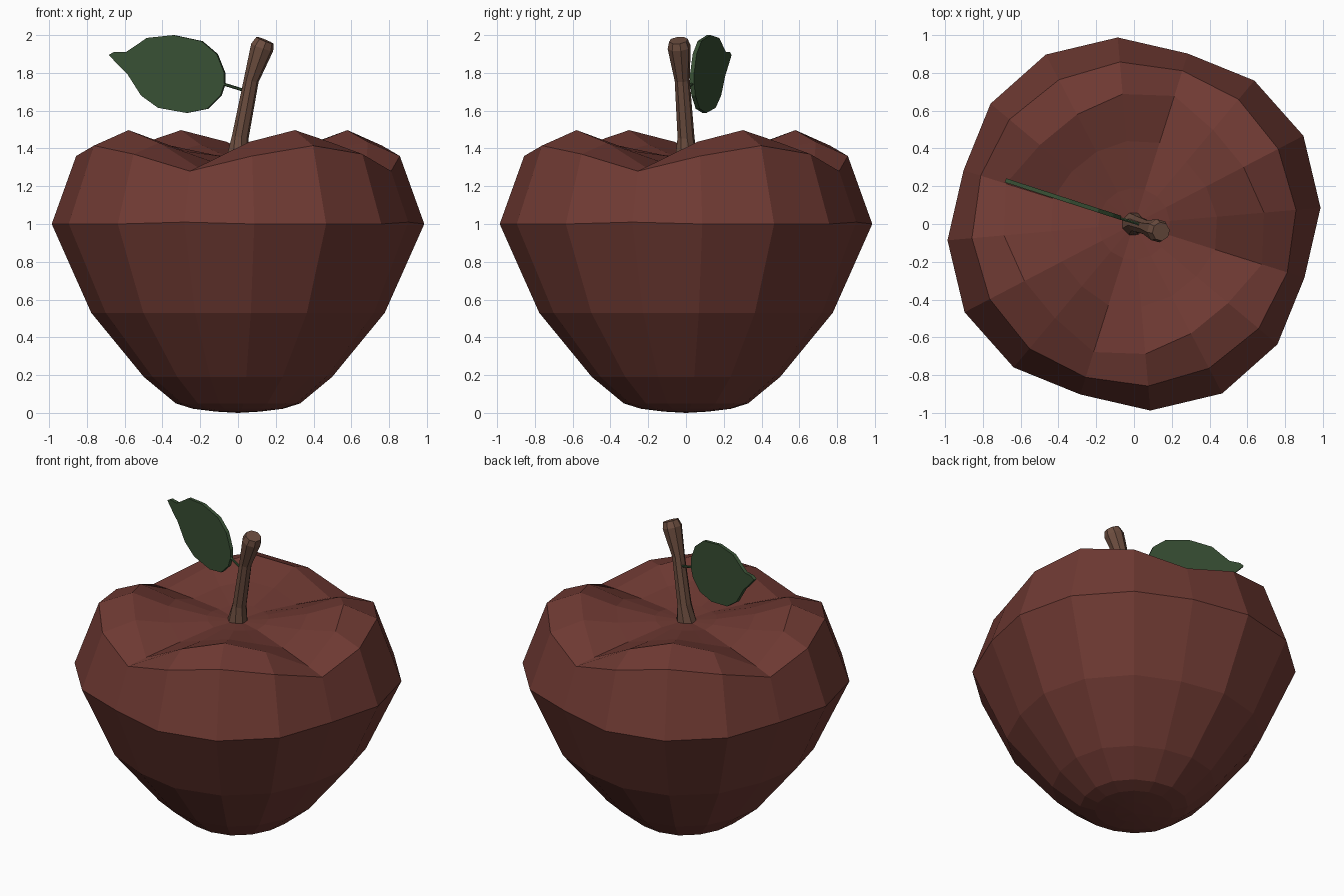
import bpy, bmesh, math
from mathutils import Vector

if "Cube" in bpy.data.objects:
    bpy.data.objects.remove(bpy.data.objects["Cube"])


def make_object(name, bm, color):
    bmesh.ops.recalc_face_normals(bm, faces=bm.faces)
    mesh = bpy.data.meshes.new(name)
    bm.to_mesh(mesh)
    bm.free()
    mat = bpy.data.materials.new(name + "_colour")
    mat.diffuse_color = (*color, 1)
    mat.use_nodes = True
    mat.node_tree.nodes["Principled BSDF"].inputs["Base Color"].default_value = mat.diffuse_color
    mesh.materials.append(mat)
    obj = bpy.data.objects.new(name, mesh)
    bpy.context.collection.objects.link(obj)
    return obj


def loft(bm, rings, start=None, end=None):
    """Bridge rings of points; close each end with a tip point or a flat face."""
    loops = [[bm.verts.new(p) for p in ring] for ring in rings]
    n = len(loops[0])
    for a, b in zip(loops, loops[1:]):
        for i in range(n):
            j = (i + 1) % n
            bm.faces.new((a[i], a[j], b[j], b[i]))
    for loop, tip in ((loops[0], start), (loops[-1], end)):
        if tip is None:
            bm.faces.new(loop)
        else:
            v = bm.verts.new(tip)
            for i in range(n):
                bm.faces.new((loop[i], loop[(i + 1) % n], v))


# Apple body: 16 sides, a pattern of four (radius, height) repeated four times
profile = [
    ([.12] * 4, [.007] * 4),
    ([.24] * 4, [.022] * 4),
    ([.33, .335, .33, .325], [.05] * 4),
    ([.50, .51, .50, .49], [.19] * 4),
    ([.78, .79, .78, .755], [.53] * 4),
    ([.99, 1.01, .99, .945], [1.0, 1.0, 1.0, 1.01]),
    ([.86, .86, .86, .85], [1.36, 1.415, 1.37, 1.28]),
    ([.69, .653, .65, .71], [1.435, 1.497, 1.43, 1.30]),
    ([.44, .43, .43, .45], [1.39, 1.42, 1.385, 1.33]),
    ([.19] * 4, [1.365, 1.37, 1.365, 1.355]),
]
rings = []
for radii, heights in profile:
    ring = []
    for i in range(16):
        a = math.radians(5 + 22.5 * i)
        r = radii[i % 4]
        ring.append((r * math.cos(a), r * math.sin(a), heights[i % 4]))
    rings.append(ring)
bm = bmesh.new()
loft(bm, rings, (0, 0, 0), (0, 0, 1.35))
make_object("apple_body", bm, (.16, .042, .033))


# Sweep an n-sided tube along (x, y, z, radius) stations
def tube(bm, path, sides):
    pts = [Vector(p[:3]) for p in path]
    rings = []
    for k, p in enumerate(path):
        d = (pts[min(k + 1, len(pts) - 1)] - pts[max(k - 1, 0)]).normalized()
        q = d.to_track_quat('Z', 'Y')
        rings.append([pts[k] + q @ Vector((p[3] * math.cos(t), p[3] * math.sin(t), 0))
                      for t in (2 * math.pi * (i + .5) / sides for i in range(sides))])
    loft(bm, rings)


# Stem
bm = bmesh.new()
tube(bm, [(-.005, 0, 1.33, .065), (.012, 0, 1.46, .045), (.07, -.02, 1.76, .04),
          (.128, -.036, 1.935, .062), (.143, -.04, 1.972, .05)], 8)
make_object("stem", bm, (.15, .075, .05))

# Leaf stalk
GREEN = (.04, .08, .035)
bm = bmesh.new()
tube(bm, [(.04, -.005, 1.705, .008), (-.09, .035, 1.745, .008)], 6)
make_object("leaf_stalk", bm, GREEN)

# Leaf blade: outline in x and z, lying in an upright slanted plane
outline = [(-.07, 1.74), (-.07, 1.80), (-.11, 1.90), (-.19, 1.968), (-.34, 2.0),
           (-.48, 1.985), (-.53, 1.95), (-.59, 1.91), (-.655, 1.91), (-.68, 1.895),
           (-.63, 1.84), (-.58, 1.79), (-.51, 1.68), (-.42, 1.615), (-.27, 1.588),
           (-.16, 1.61), (-.09, 1.68)]
normal = Vector((.32, .95, 0)).normalized() * .011
rings = [[Vector((x, .01 - .325 * x, z)) + s * normal for x, z in outline] for s in (-1, 1)]
bm = bmesh.new()
loft(bm, rings)
make_object("leaf", bm, GREEN)
